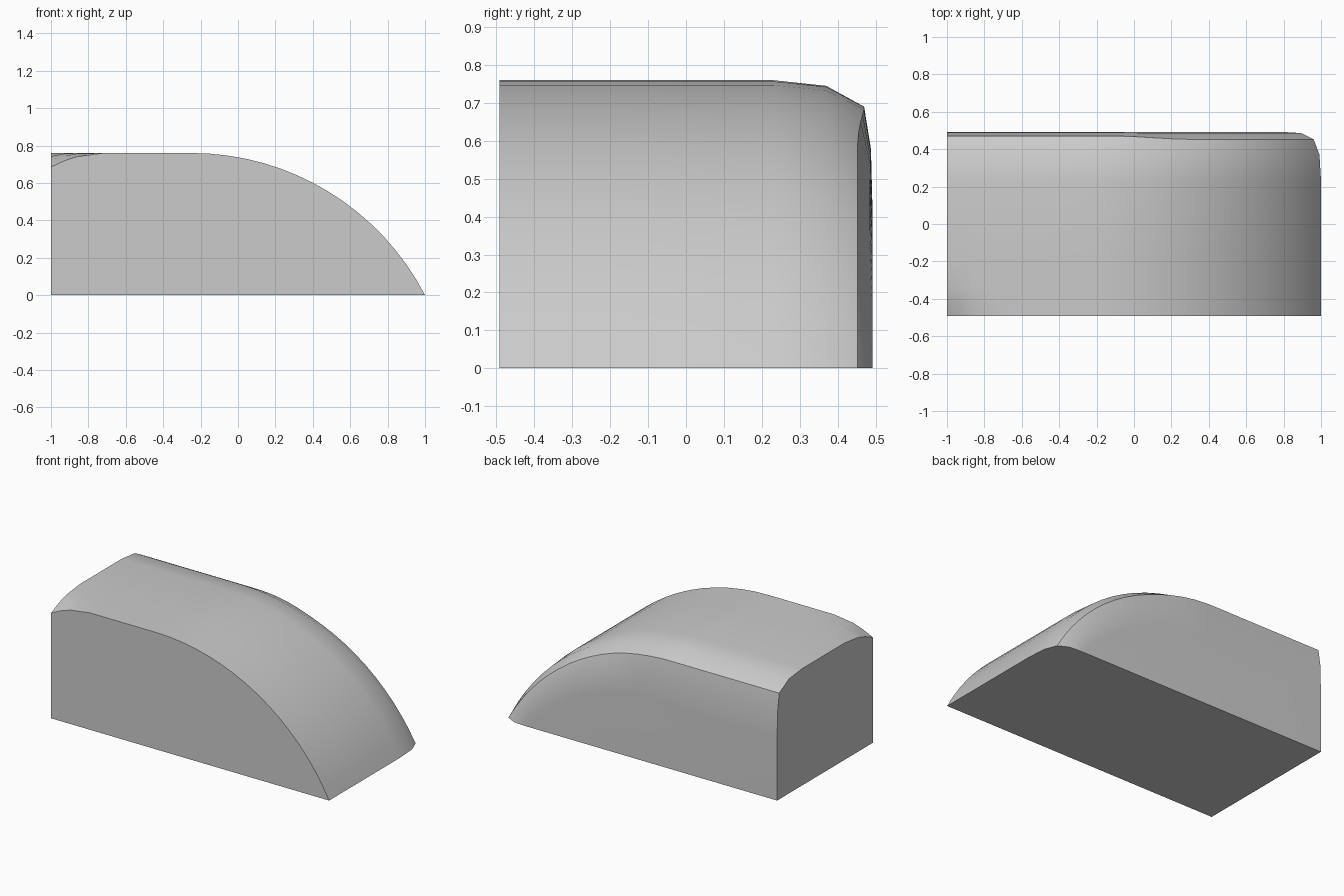
import bpy, bmesh
from math import acos, sin, cos, pi, radians

cube = bpy.data.objects.get("Cube")
if cube:
    bpy.data.objects.remove(cube)

TOP, R, ARC_X, HALF = 0.76, 1.408, -0.25, 0.492
CENTRE_Z = TOP - R
SEGMENTS = 16

# Rows across the depth: y at the flat end, y at the sloping end, inset depth
ROWS = [(-HALF, -HALF, 0), (-0.41, -0.41, 0), (-0.34, -0.34, 0), (-0.2, -0.2, 0),
        (0.23, 0.23, 0), (0.37, 0.37, 0.015), (0.47, 0.453, 0.07),
        (0.488, 0.486, 0.185), (HALF, HALF, 0.35)]
FLAT_X = [-1, -0.93, -0.86, -0.72, -0.5]


def blend(x):
    t = min(max((x + 0.1) / 0.4, 0), 1)
    return t * t * (3 - 2 * t)


def row_points(y0, y1, depth):
    """Flat roof followed by an arc that falls to the ground."""
    points = []
    for x in FLAT_X:
        t = (x + 1) / 0.28 + (y0 + HALF) / 0.29
        dip = 0.075 * max(0, 1 - t) ** 2
        points.append((x, y0, TOP - depth - dip))
    end = acos(-CENTRE_Z / (R - depth * 0.5))
    for i in range(SEGMENTS + 1):
        f = i / SEGMENTS
        r = R - depth * (1 - 0.5 * f)
        x = ARC_X + r * sin(end * f)
        z = CENTRE_Z + r * cos(end * f)
        points.append((x, y0 + (y1 - y0) * blend(x), max(z, 0)))
    return points


# Body: curved roof skin, then the flat sides
bm = bmesh.new()
grid = [[bm.verts.new(p) for p in row_points(*row)] for row in ROWS]
for a, b in zip(grid, grid[1:]):
    for i in range(len(a) - 1):
        bm.faces.new((a[i], a[i + 1], b[i + 1], b[i]))
front_foot = bm.verts.new((-1, -HALF, 0))
back_foot = bm.verts.new((-1, HALF, 0))
bm.faces.new(grid[0] + [front_foot])
bm.faces.new(grid[-1] + [back_foot])
bm.faces.new([row[0] for row in grid] + [back_foot, front_foot])
bm.faces.new([row[-1] for row in grid] + [back_foot, front_foot])
bmesh.ops.recalc_face_normals(bm, faces=bm.faces)

mesh = bpy.data.meshes.new("rounded_block")
bm.to_mesh(mesh)
bm.free()
block = bpy.data.objects.new("rounded_block", mesh)
bpy.context.collection.objects.link(block)

# Plain grey material
grey = bpy.data.materials.new("light_grey")
grey.use_nodes = True
colour = (0.6, 0.6, 0.6, 1)
grey.diffuse_color = colour
grey.node_tree.nodes["Principled BSDF"].inputs["Base Color"].default_value = colour
mesh.materials.append(grey)

bpy.ops.object.select_all(action="DESELECT")
block.select_set(True)
bpy.context.view_layer.objects.active = block
bpy.ops.object.shade_smooth_by_angle(angle=radians(36))
